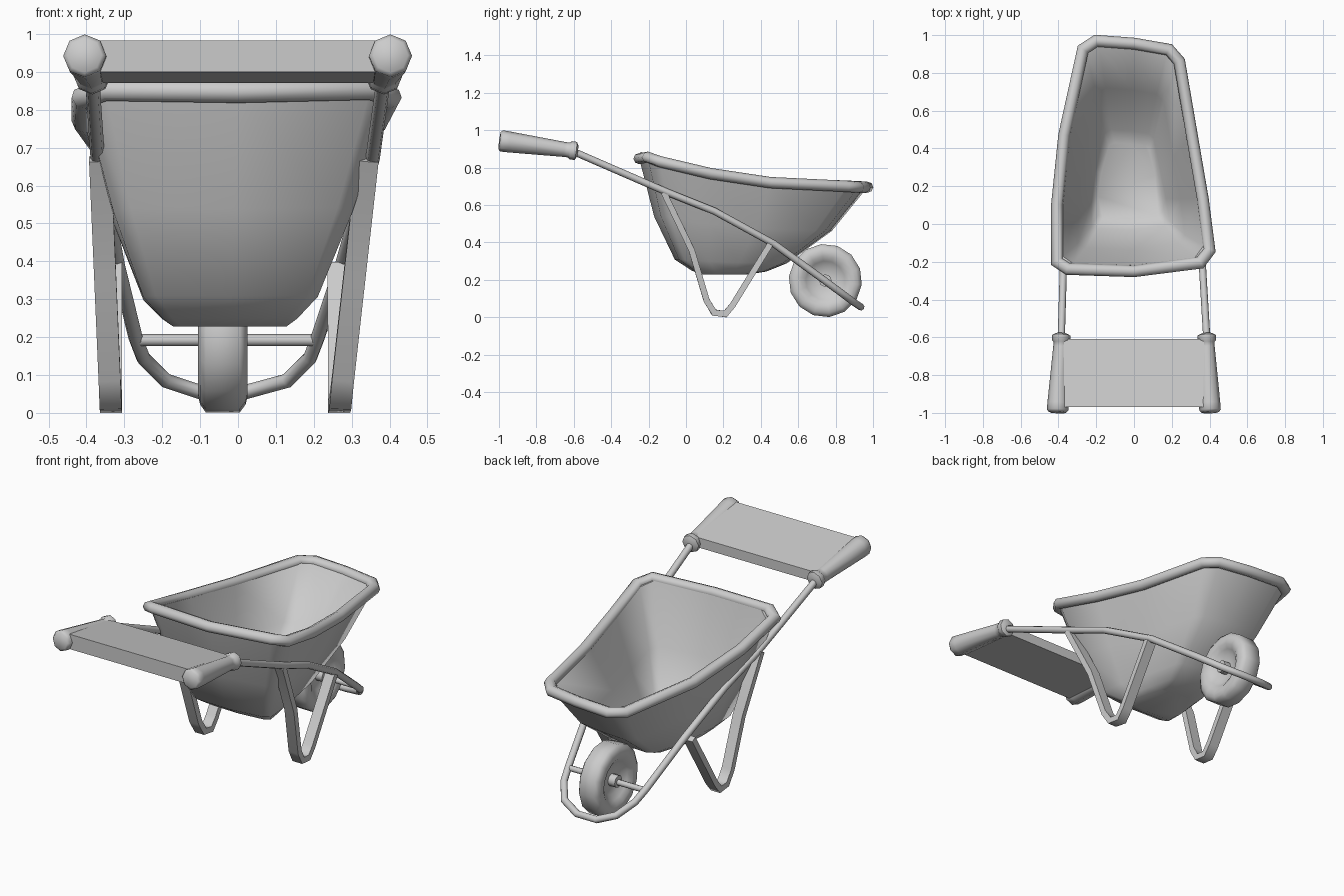
import bpy, bmesh, math
from mathutils import Vector

cube = bpy.data.objects.get("Cube")
if cube:
    bpy.data.objects.remove(cube)

grey = bpy.data.materials.new("plain grey")
grey.use_nodes = True
grey.diffuse_color = (0.6, 0.6, 0.6, 1)
grey.node_tree.nodes["Principled BSDF"].inputs["Base Color"].default_value = (0.6, 0.6, 0.6, 1)


def loft(name, rings, closed=False, angle=40):
    """Skin a list of equal rings, capping the ends unless the path is closed."""
    bm = bmesh.new()
    rows = [[bm.verts.new(p) for p in ring] for ring in rings]
    n = len(rows[0])
    pairs = list(zip(rows, rows[1:]))
    if closed:
        pairs.append((rows[-1], rows[0]))
    for a, b in pairs:
        for i in range(n):
            j = (i + 1) % n
            bm.faces.new((a[i], a[j], b[j], b[i]))
    if not closed:
        bm.faces.new(rows[0])
        bm.faces.new(rows[-1])
    bmesh.ops.recalc_face_normals(bm, faces=bm.faces)
    mesh = bpy.data.meshes.new(name)
    bm.to_mesh(mesh)
    bm.free()
    mesh.materials.append(grey)
    obj = bpy.data.objects.new(name, mesh)
    bpy.context.collection.objects.link(obj)
    bpy.ops.object.select_all(action='DESELECT')
    obj.select_set(True)
    bpy.context.view_layer.objects.active = obj
    bpy.ops.object.shade_smooth_by_angle(angle=math.radians(angle))
    return obj


def circle(center, u, v, sides, phase=0):
    return [center + u * math.cos(a) + v * math.sin(a)
            for a in (math.tau * (i + phase) / sides for i in range(sides))]


def tube(name, path, normal, r_normal, r_side, closed=False, sides=8, phase=0):
    """Sweep an ellipse along a path lying roughly in the plane of the normal."""
    pts = [Vector(p) for p in path]
    normal = Vector(normal).normalized()
    rings = []
    for i, p in enumerate(pts):
        before = pts[i - 1] if closed or i else p
        after = pts[(i + 1) % len(pts)] if closed or i < len(pts) - 1 else p
        d1, d2 = (p - before).normalized(), (after - p).normalized()
        tangent = (d1 + d2).normalized()
        side = tangent.cross(normal).normalized()
        miter = 1 / max(0.7, tangent.dot(d2 if d2.length else d1))
        up = side.cross(tangent)
        rings.append(circle(p, side * r_side * miter, up * r_normal, sides, phase))
    return loft(name, rings, closed, 60)


def lathe(name, start, direction, profile, sides, angle=40):
    """Turn (distance, radius) pairs about an axis."""
    axis = Vector(direction).normalized()
    u = axis.orthogonal().normalized()
    v = axis.cross(u)
    return loft(name, [circle(Vector(start) + axis * d, u * r, v * r, sides)
                       for d, r in profile], False, angle)


# Tray: lofted outer wall, then back down the thicker inside wall
rim = [(-.408, -.2, .832), (-.408, .1, .77), (-.37, .47, .717), (-.27, .925, .698),
       (-.2, .97, .695), (0, .955, .695), (.185, .923, .695), (.24, .86, .7),
       (.31, .45, .72), (.365, .13, .768), (.4, -.14, .832), (.35, -.205, .856),
       (0, -.25, .848), (-.35, -.238, .853)]
FRONT, BACK, FLOOR = -.25, .97, .228


def tray_ring(rise, front, back, width):
    ring = []
    for x, y, z in rim:
        t = (y - FRONT) / (BACK - FRONT)
        ring.append(Vector((x * width - .02 * (1 - rise),
                            front + (back - front) * t,
                            FLOOR + (z - FLOOR) * rise)))
    return ring


outer = [(0, .08, .33, .37), (.035, .03, .43, .44), (.13, -.06, .54, .57),
         (.5, -.17, .78, .78), (1, FRONT, BACK, 1)]
inner = [(1, -.22, .935, .92), (.5, -.135, .72, .7), (.15, -.03, .5, .51), (.07, .03, .43, .42)]
loft("tray", [tray_ring(*level) for level in outer + inner], False, 60)
tube("tray_rim", rim, (0, 0, 1), .03, .031, True)

# Frame: one bent tube from grip to grip around the wheel
frame = [(.385, -.385, -.6, .885), (.355, -.37, -.1, .668), (.325, -.35, .15, .568),
         (.275, -.318, .47, .393), (.21, -.27, .74, .197), (.19, -.25, .81, .145),
         (.13, -.19, .89, .085), (.02, -.1, .935, .055)]
path = [(r, y, z) for r, l, y, z in frame] + [(l, y, z) for r, l, y, z in frame[::-1]]
tube("frame_tube", path, (0, .6, .8), .019, .019)

# Legs: V-shaped flat bars with square edges
leg = [(-.12, .67), (.03, .36), (.11, .09), (.15, .025), (.21, .017), (.25, .065), (.45, .39)]
for name, top, foot, rear in (("left_leg", .342, .267, .265), ("right_leg", -.364, -.335, -.335)):
    pts = []
    for i, (y, z) in enumerate(leg):
        end = rear if i > 3 else top
        pts.append((foot + (end - foot) * z / leg[-1 if i > 3 else 0][1], y, z))
    tube(name, pts, (1, 0, 0), .041, .023, sides=4, phase=.5)

# Grips: tapered, with a collar at the inner end
grip = [(0, .046), (.012, .057), (.05, .056), (.35, .04), (.375, .04),
        (.385, .049), (.412, .049), (.422, .03)]
for name, x0, x1 in (("left_grip", .403, .385), ("right_grip", -.405, -.385)):
    lathe(name, (x0, -.997, .944), (x1 - x0, .4, -.054), grip, 8, 60)

# Push board between the grips
loft("push_board", [[(x, -.97, .9), (x, -.97, .983), (x, -.61, .925), (x, -.61, .87)]
                    for x in (-.385, .385)], False, 20)

# Wheel with a recessed hub, on an axle between the frame sides
half = [(.02, .03), (.025, .08), (.045, .105), (.062, .13), (.065, .155), (.06, .175), (.045, .196)]
wheel = [(-d, r) for d, r in half] + [(d, r) for d, r in half[::-1]]
centre = (-.04, .745, .196)
lathe("wheel", centre, (1, 0, 0), wheel, 14, 60)
lathe("hub", centre, (1, 0, 0), [(-.062, .034), (.062, .034)], 8, 60)
lathe("axle", (-.265, .745, .192), (1, 0, 0), [(0, .016), (.47, .016)], 8, 60)
